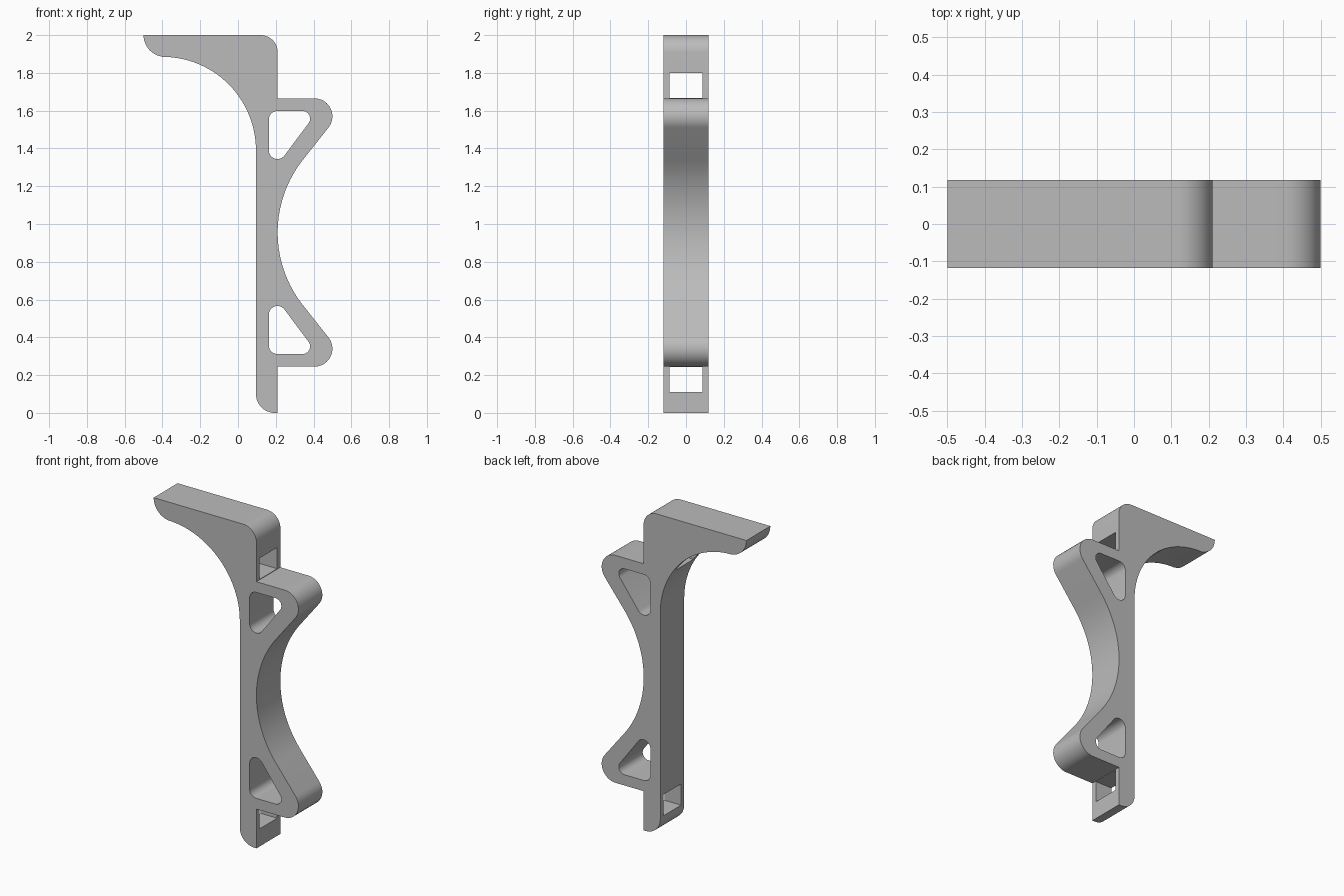
import bpy
import bmesh
from math import radians, cos, sin

cube = bpy.data.objects.get("Cube")
if cube:
    bpy.data.objects.remove(cube, do_unlink=True)

HALF_DEPTH = 0.118
MID_Z = 0.955  # mirror height of the twin brackets

grey = bpy.data.materials.new("plain grey")
grey.use_nodes = True
GREY = (0.5, 0.5, 0.5, 1)
grey.diffuse_color = GREY
grey.node_tree.nodes["Principled BSDF"].inputs["Base Color"].default_value = GREY


def arc(cx, cz, r, start, end, steps=12):
    """Points along an arc, angles in degrees."""
    angles = [radians(start + (end - start) * i / steps) for i in range(steps + 1)]
    return [(cx + r * cos(a), cz + r * sin(a)) for a in angles]


def flip(points):
    """Mirror points about the bracket mid height, keeping their order."""
    return [(x, 2 * MID_Z - z) for x, z in points]


def extrude_profile(name, points, half):
    """Extrude a closed x-z outline along y, centred on y = 0."""
    bm = bmesh.new()
    front = [bm.verts.new((x, -half, z)) for x, z in points]
    back = [bm.verts.new((x, half, z)) for x, z in points]
    bm.faces.new(front)
    bm.faces.new(back[::-1])
    for i in range(len(points)):
        bm.faces.new((front[i], front[i - 1], back[i - 1], back[i]))
    bmesh.ops.recalc_face_normals(bm, faces=bm.faces[:])
    mesh = bpy.data.meshes.new(name)
    bm.to_mesh(mesh)
    bm.free()
    mesh.materials.append(grey)
    obj = bpy.data.objects.new(name, mesh)
    bpy.context.scene.collection.objects.link(obj)
    return obj


# Outline: shelf end, large cove, foot, bracket tips with scooped back, top corner
tip = arc(0.405, 1.57, 0.095, 90, -38)
outline = arc(-0.385, 2.0, 0.115, 180, 258)
outline += arc(-0.40, 1.39, 0.495, 90, 0, 28)
outline += arc(0.195, 0.1, 0.1, 180, 270)
outline += [(0.21, 0.0), (0.21, 0.245)]
outline += flip(tip)
outline += arc(0.83, MID_Z, 0.62, 218, 142, 32)
outline += tip[::-1]
outline += [(0.21, 1.665)]
outline += arc(0.12, 1.91, 0.09, 0, 90)
body = extrude_profile("hook_bracket", outline, HALF_DEPTH)

# Rounded triangular openings through the depth
triangle = arc(0.208, 1.553, 0.045, 180, 90, 8)
triangle += arc(0.342, 1.558, 0.04, 90, -38, 10)
triangle += arc(0.209, 1.39, 0.046, -38, -180, 12)
cutters = [
    extrude_profile("upper_triangle_cutter", triangle, 0.3),
    extrude_profile("lower_triangle_cutter", flip(triangle), 0.3),
]

# Strap slots through the width, next to each bracket
for name, low, high in (("upper", 1.668, 1.8), ("lower", 0.11, 0.242)):
    slot = [(-0.7, low), (0.7, low), (0.7, high), (-0.7, high)]
    cutters.append(extrude_profile(name + "_slot_cutter", slot, 0.087))

bpy.ops.object.select_all(action="DESELECT")
bpy.context.view_layer.objects.active = body
body.select_set(True)
for cutter in cutters:
    cutter.hide_render = True
    mod = body.modifiers.new("cut", "BOOLEAN")
    mod.operation = "DIFFERENCE"
    mod.solver = "EXACT"
    mod.object = cutter
    bpy.ops.object.modifier_apply(modifier=mod.name)
    bpy.data.objects.remove(cutter, do_unlink=True)

bpy.ops.object.shade_smooth_by_angle(angle=radians(30))
